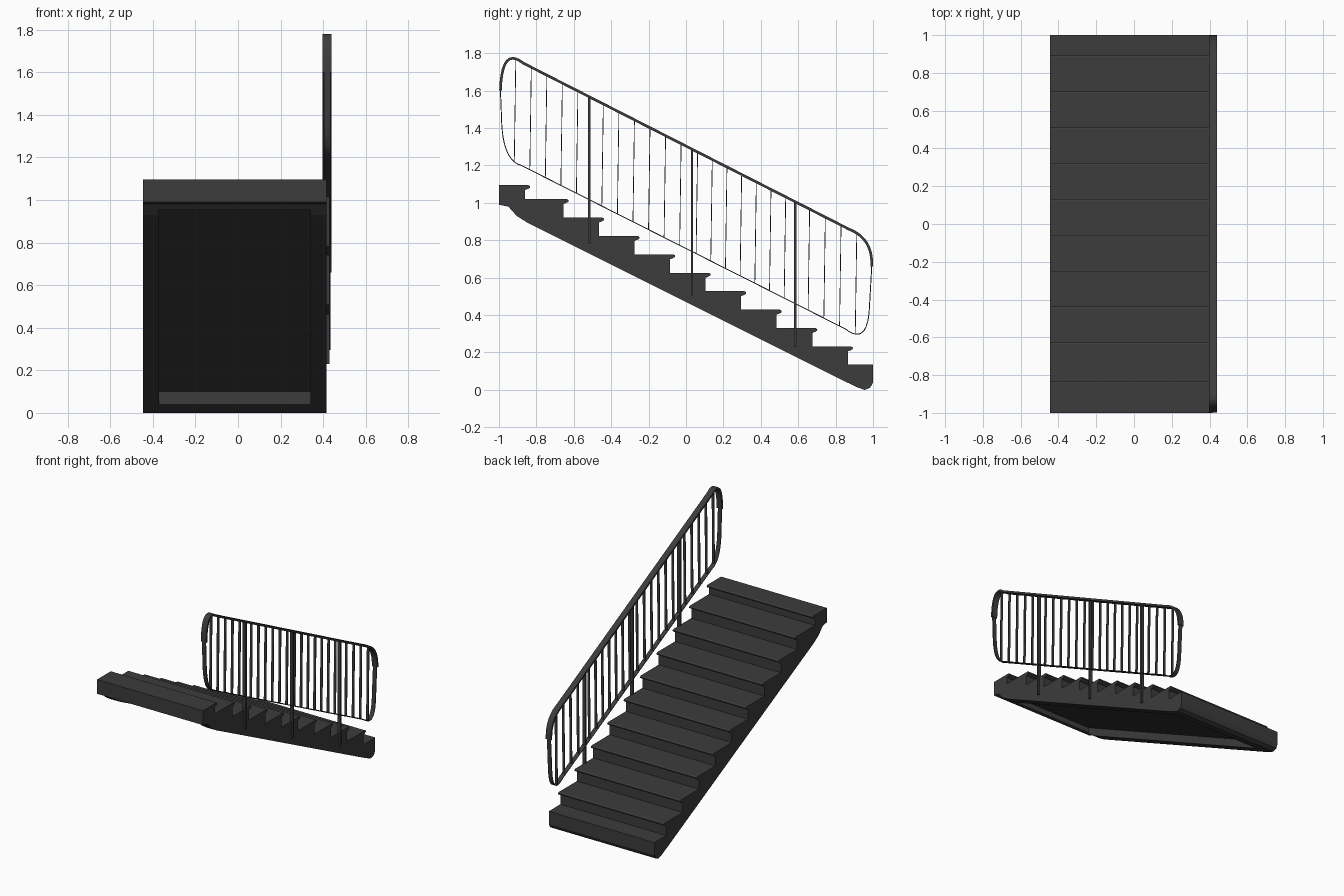
import bpy
import bmesh
from mathutils import Vector

cube = bpy.data.objects.get("Cube")
if cube:
    bpy.data.objects.remove(cube, do_unlink=True)

charcoal = bpy.data.materials.new("charcoal")
charcoal.use_nodes = True
charcoal.diffuse_color = (0.045, 0.045, 0.045, 1)
shader = next(n for n in charcoal.node_tree.nodes if n.type == 'BSDF_PRINCIPLED')
shader.inputs["Base Color"].default_value = charcoal.diffuse_color
shader.inputs["Roughness"].default_value = 0.7


def finish(name, bm):
    bmesh.ops.recalc_face_normals(bm, faces=bm.faces)
    mesh = bpy.data.meshes.new(name)
    bm.to_mesh(mesh)
    bm.free()
    mesh.materials.append(charcoal)
    obj = bpy.data.objects.new(name, mesh)
    bpy.context.collection.objects.link(obj)
    return obj


def prism(name, profile, x0, x1):
    """Extrude a (y, z) outline from x0 to x1."""
    bm = bmesh.new()
    face = bm.faces.new([bm.verts.new((x0, y, z)) for y, z in profile])
    new = bmesh.ops.extrude_face_region(bm, geom=[face])["geom"]
    bmesh.ops.translate(bm, vec=(x1 - x0, 0, 0),
                        verts=[v for v in new if isinstance(v, bmesh.types.BMVert)])
    return finish(name, bm)


def flat_bar(name, path, x0, x1, thick, closed=False):
    """Sweep a flat rectangular section along a (y, z) path."""
    bm = bmesh.new()
    rings = []
    n = len(path)
    for i, p in enumerate(path):
        before = path[i - 1] if closed or i else p
        after = path[(i + 1) % n] if closed or i < n - 1 else p
        t = (after - before).normalized()
        off = Vector((-t.y, t.x)) * thick / 2
        a, b = p + off, p - off
        rings.append([bm.verts.new(c) for c in
                      ((x0, *a), (x1, *a), (x1, *b), (x0, *b))])
    for i in range(n if closed else n - 1):
        r, s = rings[i], rings[(i + 1) % n]
        for k in range(4):
            m = (k + 1) % 4
            bm.faces.new((r[k], r[m], s[m], s[k]))
    if not closed:
        bm.faces.new(rings[0])
        bm.faces.new(rings[-1])
    obj = finish(name, bm)
    bpy.ops.object.select_all(action='DESELECT')
    obj.select_set(True)
    bpy.context.view_layer.objects.active = obj
    bpy.ops.object.shade_smooth_by_angle(angle=0.6)
    return obj


def bend(start, control, end, steps=10):
    a, c, b = Vector(start), Vector(control), Vector(end)
    return [a * (1 - t) ** 2 + c * 2 * t * (1 - t) + b * t * t
            for t in (i / steps for i in range(steps + 1))]


def underside(y):
    return 0.47 - 0.5 * y


# Staircase outline: treads with rounded nosings, then the sloping soffit
tops = [1.095] + [1.02 - 0.0985 * i for i in range(9)] + [0.135]
risers = [-0.86] + [-0.655 + 0.19 * i for i in range(9)]
outline = [(-1, tops[0])]
for i, r in enumerate(risers):
    z = tops[i]
    outline += [(r + 0.018, z), (r + 0.027, z - 0.006), (r + 0.026, z - 0.014),
                (r + 0.016, z - 0.02), (r, z - 0.026), (r, tops[i + 1])]
outline += [(1, tops[-1]), (1, 0.04), (0.985, 0.012), (0.955, 0), (0.92, 0.012),
            (0.84, underside(0.84)), (-0.85, underside(-0.85)), (-0.905, 0.93),
            (-0.95, 0.98), (-1, 0.99)]
stairs = prism("staircase", outline, -0.445, 0.415)

# Recessed panel under the flight
depth = 0.06
cutter = prism("soffit_recess_cutter",
               [(-0.925, underside(-0.925) + depth), (0.86, underside(0.86) + depth),
                (0.86, -0.4), (-0.925, 0.5)], -0.37, 0.34)
cutter.hide_render = True
cut = stairs.modifiers.new("recess", 'BOOLEAN')
cut.operation = 'DIFFERENCE'
cut.solver = 'EXACT'
cut.object = cutter
bpy.context.view_layer.objects.active = stairs
bpy.ops.object.modifier_apply(modifier=cut.name)
bpy.data.objects.remove(cutter, do_unlink=True)

# Railing: closed thin frame with a heavier handrail along its top
top_path = (bend((-0.992, 1.6), (-0.985, 1.84), (-0.87, 1.747))
            + bend((0.87, 0.86), (1.0, 0.81), (0.993, 0.66)))
low_path = (bend((0.98, 0.43), (0.968, 0.235), (0.85, 0.327))
            + bend((-0.88, 1.2), (-0.975, 1.225), (-0.985, 1.42)))
flat_bar("railing_frame", top_path + low_path, 0.403, 0.434, 0.005, closed=True)
flat_bar("handrail", top_path, 0.397, 0.44, 0.014)


def height_on(path, y):
    """Height of a path, running along y, at the given y."""
    for a, b in zip(path, path[1:]):
        if min(a.x, b.x) <= y <= max(a.x, b.x) and abs(b.x - a.x) > 0.004:
            return a.y + (b.y - a.y) * (y - a.x) / (b.x - a.x)
    return path[0].y


# Posts fixed to the side of the flight
for i, y in enumerate((-0.517, 0.032, 0.584)):
    flat_bar(f"post_{i + 1}", [Vector((y, underside(y) + 0.052)),
                               Vector((y, height_on(top_path, y)))],
             0.405, 0.429, 0.013)

# Balusters in the four bays between posts
count = 0
for first, last, number in ((-0.914, -0.582, 5), (-0.446, -0.03, 6),
                            (0.058, 0.529, 7), (0.657, 0.909, 4)):
    for k in range(number):
        y = first + (last - first) * k / (number - 1)
        count += 1
        flat_bar(f"baluster_{count}",
                 [Vector((y - 0.004, height_on(low_path, y - 0.004))),
                  Vector((y + 0.004, height_on(top_path, y + 0.004)))],
                 0.409, 0.428, 0.004)
